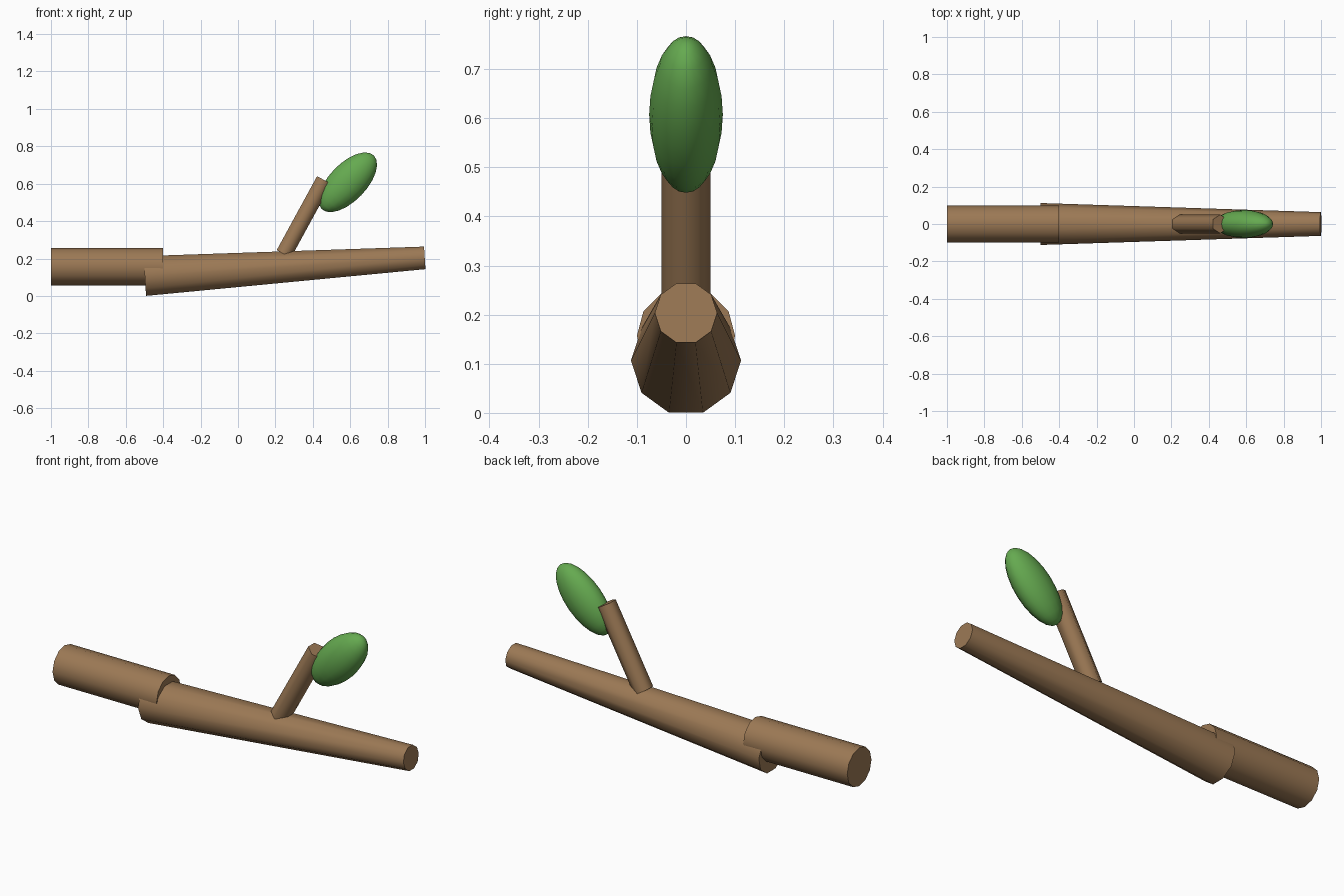
import bpy
from math import radians

if "Cube" in bpy.data.objects:
    bpy.data.objects.remove(bpy.data.objects["Cube"])


def material(name, color):
    m = bpy.data.materials.new(name)
    m.diffuse_color = (*color, 1)
    m.use_nodes = True
    m.node_tree.nodes["Principled BSDF"].inputs["Base Color"].default_value = m.diffuse_color
    return m


bark = material("bark", (0.33, 0.19, 0.09))
green = material("leaf_green", (0.13, 0.40, 0.08))


def finish(name, mat):
    ob = bpy.context.object
    ob.name = name
    ob.data.materials.append(mat)
    bpy.ops.object.shade_smooth_by_angle(angle=radians(65))
    return ob


def wood(name, sides, r1, r2, length, loc, tilt):
    # tilt = lean of the axis from +z towards +x
    bpy.ops.mesh.primitive_cone_add(vertices=sides, radius1=r1, radius2=r2,
                                    depth=length, location=loc,
                                    rotation=(0, radians(tilt), 0))
    return finish(name, bark)


# Thick straight butt end
wood("branch_base", 12, 0.1, 0.1, 0.6, (-0.7, 0, 0.157), 90)
# Long tapered main branch, rising slightly
wood("main_branch", 10, 0.112, 0.0635, 1.5, (0.25, 0, 0.155), 86.3)
# Side twig
wood("twig", 6, 0.05, 0.05, 0.45, (0.353, 0, 0.422), 28.65)

# Leaf: flattened ellipsoid at the twig tip
bpy.ops.mesh.primitive_uv_sphere_add(segments=16, ring_count=12, radius=1,
                                     location=(0.587, 0, 0.6075),
                                     rotation=(0, radians(44), 0))
bpy.context.object.scale = (0.1, 0.075, 0.2)
bpy.ops.object.transform_apply(location=False, rotation=False, scale=True)
finish("leaf", green)
